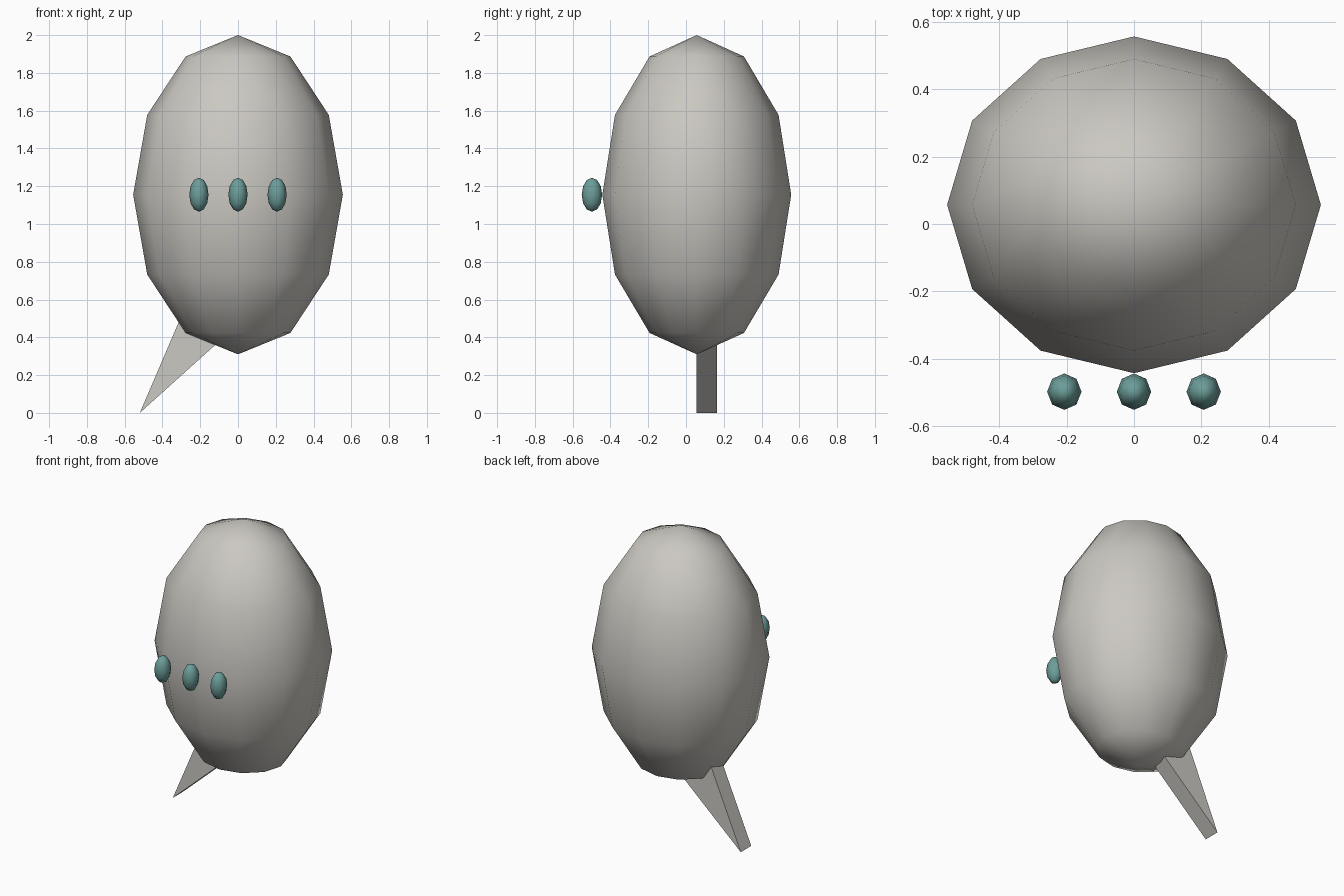
import bpy
import bmesh

cube = bpy.data.objects.get("Cube")
if cube:
    bpy.data.objects.remove(cube, do_unlink=True)


def make_material(name, color):
    mat = bpy.data.materials.new(name)
    mat.use_nodes = True
    mat.diffuse_color = color
    bsdf = next(n for n in mat.node_tree.nodes if n.type == 'BSDF_PRINCIPLED')
    bsdf.inputs["Base Color"].default_value = color
    return mat


def ellipsoid(name, segments, rings, center, radii, mat):
    bpy.ops.mesh.primitive_uv_sphere_add(segments=segments, ring_count=rings,
                                         radius=1, location=center)
    obj = bpy.context.object
    obj.name = name
    obj.scale = radii
    bpy.ops.object.transform_apply(location=False, rotation=False, scale=True)
    bpy.ops.object.shade_smooth()
    obj.data.materials.append(mat)
    return obj


def prism(name, profile, y_front, y_back, mat):
    """Extrude an (x, z) profile along y."""
    bm = bmesh.new()
    face = bm.faces.new([bm.verts.new((x, y_front, z)) for x, z in profile])
    grown = bmesh.ops.extrude_face_region(bm, geom=[face])
    verts = [v for v in grown["geom"] if isinstance(v, bmesh.types.BMVert)]
    bmesh.ops.translate(bm, verts=verts, vec=(0, y_back - y_front, 0))
    bmesh.ops.recalc_face_normals(bm, faces=bm.faces[:])
    mesh = bpy.data.meshes.new(name)
    bm.to_mesh(mesh)
    bm.free()
    mesh.materials.append(mat)
    obj = bpy.data.objects.new(name, mesh)
    bpy.context.collection.objects.link(obj)
    return obj


stone = make_material("warm grey", (0.60, 0.58, 0.54, 1))
teal = make_material("muted teal", (0.15, 0.34, 0.32, 1))

# Egg-shaped balloon body
ellipsoid("body", 12, 6, (0, 0.057, 1.155), (0.555, 0.5, 0.845), stone)

# Row of three front beads
for label, x in (("right", -0.207), ("middle", 0), ("left", 0.207)):
    ellipsoid(label + "_bead", 8, 6, (x, -0.498, 1.155),
              (0.051, 0.054, 0.09), teal)

# Pointed tail wedge, its wide end buried in the body
prism("tail", [(-0.52, 0), (-0.02, 0.45), (-0.22, 0.70)], 0.055, 0.165, stone)
